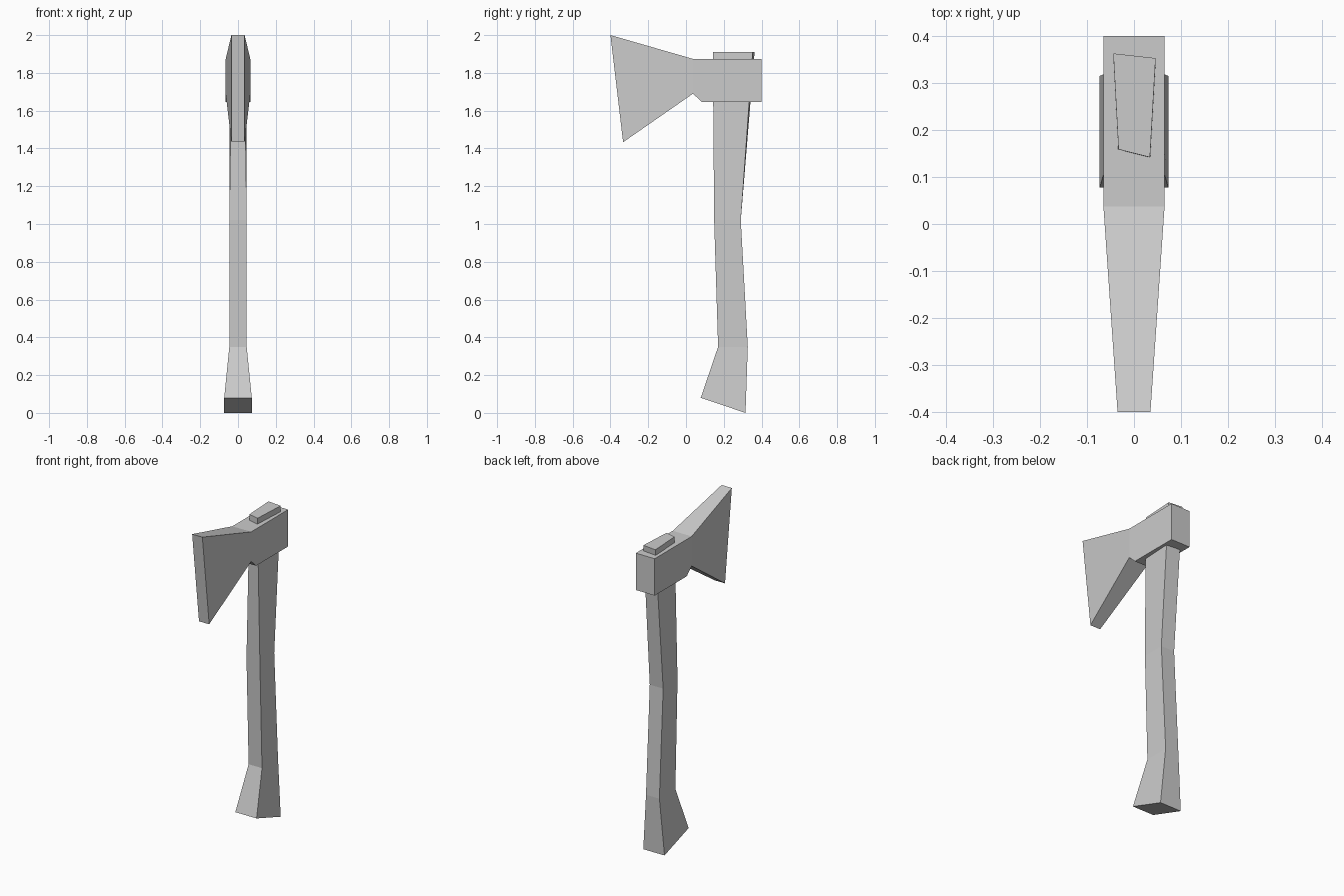
import bpy, bmesh

if "Cube" in bpy.data.objects:
    bpy.data.objects.remove(bpy.data.objects["Cube"])


def loft(name, rings):
    """Skin a stack of equal-length rings and cap both ends."""
    bm = bmesh.new()
    loops = [[bm.verts.new(p) for p in ring] for ring in rings]
    for a, b in zip(loops, loops[1:]):
        n = len(a)
        for i in range(n):
            j = (i + 1) % n
            bm.faces.new((a[i], a[j], b[j], b[i]))
    bm.faces.new(loops[0])
    bm.faces.new(loops[-1])
    bmesh.ops.recalc_face_normals(bm, faces=bm.faces)
    mesh = bpy.data.meshes.new(name)
    bm.to_mesh(mesh)
    bm.free()
    obj = bpy.data.objects.new(name, mesh)
    bpy.context.collection.objects.link(obj)
    return obj


def section(half, y_front, z_front, y_back, z_back):
    """Four-sided handle section, wound around the vertical axis."""
    return [(-half, y_front, z_front), (half, y_front, z_front),
            (half, y_back, z_back), (-half, y_back, z_back)]


# Handle: flared foot, curved grip, slightly twisted end through the head
loft("handle", [
    section(0.073, 0.078, 0.08, 0.315, 0.0),
    section(0.046, 0.17, 0.35, 0.327, 0.35),
    section(0.046, 0.149, 1.02, 0.29, 1.02),
    [(-0.033, 0.159, 1.91), (0.034, 0.142, 1.91),
     (0.046, 0.353, 1.91), (-0.044, 0.363, 1.91)],
])


def slab(half, y_top, z_top, y_low, z_low):
    """Cross-section of the head, wound around the y axis."""
    return [(-half, y_low, z_low), (half, y_low, z_low),
            (half, y_top, z_top), (-half, y_top, z_top)]


# Head: blunt cutting edge, narrow neck, stepped lower shoulder, square poll
loft("axe_head", [
    slab(0.035, -0.40, 2.0, -0.333, 1.433),
    slab(0.065, 0.037, 1.874, 0.037, 1.69),
    slab(0.065, 0.085, 1.874, 0.085, 1.645),
    slab(0.065, 0.40, 1.874, 0.40, 1.645),
])
